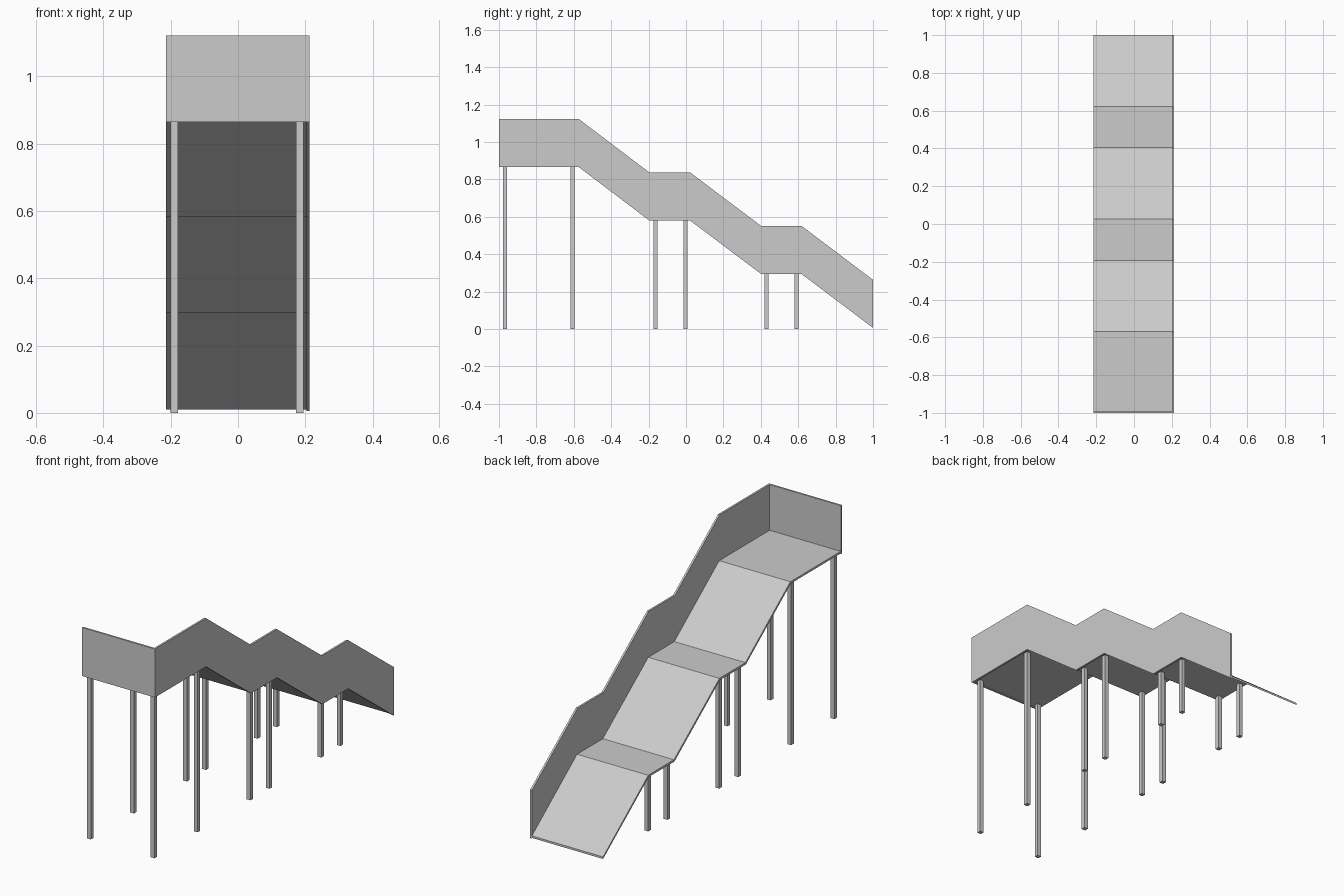
import bpy

if "Cube" in bpy.data.objects:
    bpy.data.objects.remove(bpy.data.objects["Cube"])

# side line of the walkway underside: (y, z)
PATH = [(-1, 0.865), (-0.572, 0.865), (-0.196, 0.58), (0.022, 0.58),
        (0.402, 0.294), (0.618, 0.294), (1, 0.006)]
LEFT, RIGHT, T = -0.214, 0.213, 0.01


def strip(name, x0, x1, lower, upper):
    """Solid strip between two matching (y, z) lines, running from x0 to x1."""
    n = len(lower)
    verts = [(x, y, z) for line in (lower, upper) for x in (x0, x1) for y, z in line]
    a, b, c, d = 0, n, 2 * n, 3 * n   # low-left, low-right, top-left, top-right
    faces = [(a, c, d, b), (a + n - 1, b + n - 1, d + n - 1, c + n - 1)]
    for i in range(n - 1):
        faces += [(a + i, b + i, b + i + 1, a + i + 1),
                  (c + i, c + i + 1, d + i + 1, d + i),
                  (a + i, a + i + 1, c + i + 1, c + i),
                  (b + i, d + i, d + i + 1, b + i + 1)]
    mesh = bpy.data.meshes.new(name)
    mesh.from_pydata(verts, [], faces)
    obj = bpy.data.objects.new(name, mesh)
    bpy.context.collection.objects.link(obj)
    return obj


def box(name, lo, hi):
    bpy.ops.mesh.primitive_cube_add(size=1, location=[(a + b) / 2 for a, b in zip(lo, hi)])
    obj = bpy.context.object
    obj.name = name
    obj.scale = [b - a for a, b in zip(lo, hi)]
    return obj


def raised(dz, dy=0):
    """Path lifted by dz, inner corners moved by dy."""
    last = len(PATH) - 1
    return [(y + (dy if 0 < i < last else 0), z + dz) for i, (y, z) in enumerate(PATH)]


# walking surface
strip("deck", LEFT, RIGHT - T, raised(0.004), raised(0.015, 0.004))

# solid wall along the right side
strip("side_wall", RIGHT - T, RIGHT, PATH, raised(0.257))

# solid wall closing the high end
box("end_wall", (LEFT, -1, 0.865), (RIGHT - T, -1 + T, 1.122))

# posts under each landing
for row, (y, top) in enumerate([(-0.967, 0.869), (-0.606, 0.869), (-0.163, 0.584),
                                (-0.003, 0.584), (0.43, 0.298), (0.591, 0.298)]):
    for side, x in (("left", -0.189), ("right", 0.184)):
        box(f"{side}_post_{row + 1}", (x - 0.011, y - 0.011, 0), (x + 0.011, y + 0.011, top))
